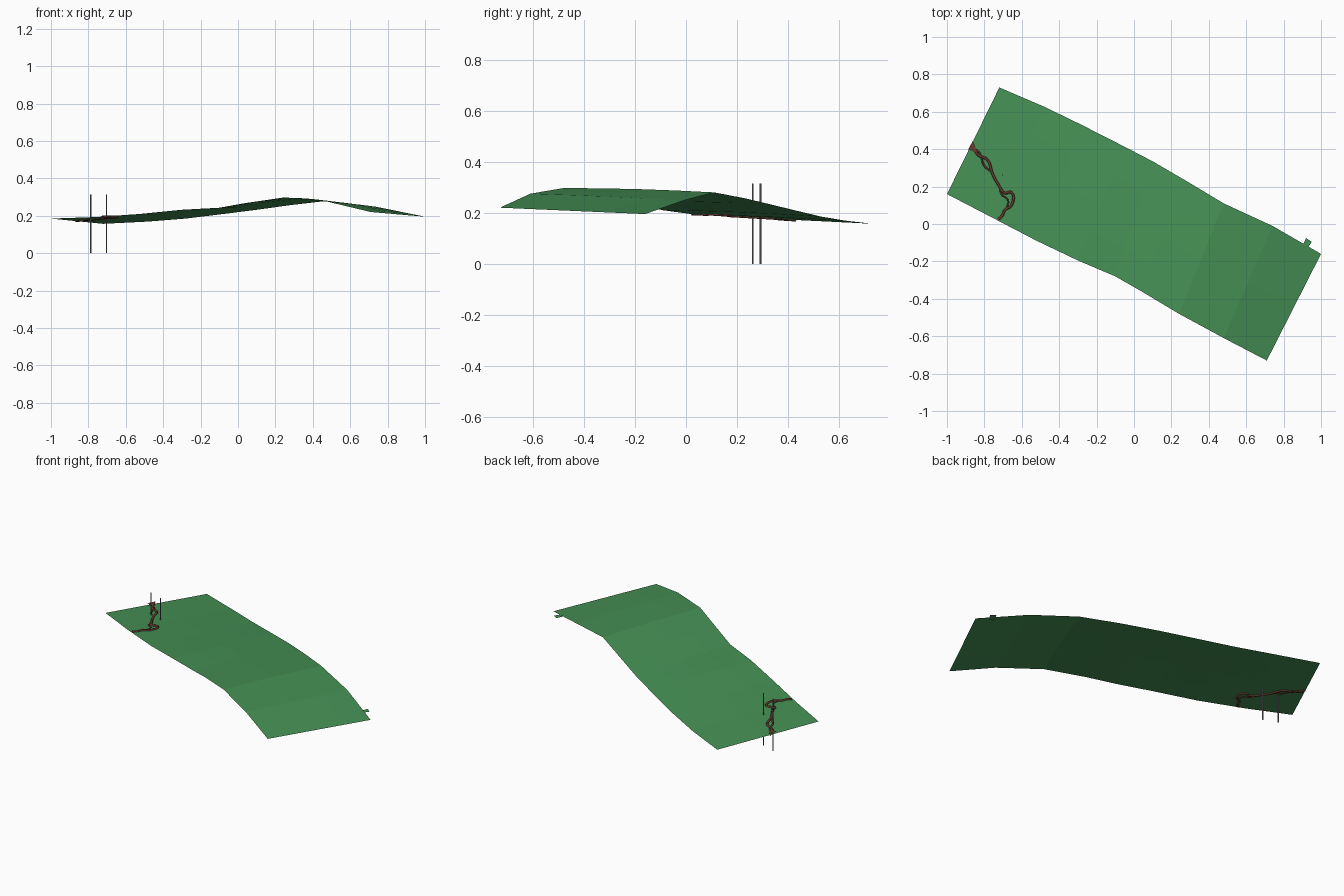
import bpy, bmesh, math
from mathutils import Vector
from mathutils.bvhtree import BVHTree

cube = bpy.data.objects.get("Cube")
if cube:
    bpy.data.objects.remove(cube)


def make_material(name, color):
    m = bpy.data.materials.new(name)
    m.use_nodes = True
    m.diffuse_color = (*color, 1)
    bsdf = m.node_tree.nodes["Principled BSDF"]
    bsdf.inputs["Base Color"].default_value = (*color, 1)
    bsdf.inputs["Roughness"].default_value = 0.9
    return m


grass = make_material("grass green", (0.06, 0.28, 0.09))
earth = make_material("earth brown", (0.14, 0.045, 0.028))
steel = make_material("pole grey", (0.22, 0.21, 0.21))


def add_object(name, bm, mat):
    me = bpy.data.meshes.new(name)
    bm.to_mesh(me)
    bm.free()
    me.materials.append(mat)
    ob = bpy.data.objects.new(name, me)
    bpy.context.collection.objects.link(ob)
    return ob


# Rolling ground sheet, lofted between its front and back edges
front_edge = [(-1, .16, .185), (-.76, .035, .193), (-.52, -.09, .21),
              (-.3, -.195, .232), (-.1, -.28, .243), (.04, -.36, .268),
              (.24, -.48, .297), (.48, -.61, .275), (.71, -.73, .22)]
back_edge = [(-.72, .73, .157), (-.48, .627, .169), (-.28, .53, .185),
             (-.05, .413, .213), (.1, .335, .232), (.28, .23, .257),
             (.48, .11, .28), (.74, -.01, .248), (1, -.16, .195)]
ROWS = 4
bm = bmesh.new()
grid = []
for i, (f, b) in enumerate(zip(front_edge, back_edge)):
    swell = 0.006 * math.sin(math.pi * i / (len(front_edge) - 1))
    column = []
    for r in range(ROWS + 1):
        p = Vector(f).lerp(Vector(b), r / ROWS)
        p.z += swell * math.sin(math.pi * r / ROWS)
        column.append(bm.verts.new(p))
    grid.append(column)
for c0, c1 in zip(grid, grid[1:]):
    for r in range(ROWS):
        bm.faces.new((c0[r], c1[r], c1[r + 1], c0[r + 1]))
ground_tree = BVHTree.FromBMesh(bm)
add_object("ground", bm, grass)


def ground_height(x, y):
    hit = ground_tree.ray_cast(Vector((x, y, 1)), Vector((0, 0, -1)))[0]
    return hit.z if hit else 0.18


# Small tab of ground sticking out of the back edge
bm = bmesh.new()
tab = [(.895, -.13), (.925, -.135), (.95, -.095), (.92, -.075)]
bm.faces.new([bm.verts.new((x, y, .207)) for x, y in tab])
add_object("ground_tab", bm, grass)


# Winding stream bed lying along the ground
def add_trail(name, points, radius):
    cu = bpy.data.curves.new(name, "CURVE")
    cu.dimensions = "3D"
    cu.bevel_depth = radius
    cu.bevel_resolution = 1
    cu.resolution_u = 4
    sp = cu.splines.new("BEZIER")
    sp.bezier_points.add(len(points) - 1)
    for bp, (x, y) in zip(sp.bezier_points, points):
        bp.co = (x, y, ground_height(x, y))
        bp.handle_left_type = bp.handle_right_type = "AUTO"
    cu.materials.append(earth)
    ob = bpy.data.objects.new(name, cu)
    bpy.context.collection.objects.link(ob)


add_trail("stream_bed", [(-.865, .43), (-.835, .37), (-.785, .345), (-.757, .27),
                         (-.725, .21), (-.69, .165), (-.657, .17), (-.655, .1),
                         (-.69, .075), (-.705, .045), (-.725, .025)], .007)
add_trail("stream_branch", [(-.87, .405), (-.83, .385), (-.8, .31), (-.77, .285)], .005)
add_trail("stream_loop", [(-.715, .2), (-.71, .16), (-.675, .13), (-.68, .08)], .004)

# Wedge of bare earth where the stream leaves the ground
bm = bmesh.new()
wedge = [(-.885, .40), (-.835, .375), (-.862, .445)]
bm.faces.new([bm.verts.new((x, y, ground_height(x, y) + .003)) for x, y in wedge])
add_object("stream_mouth", bm, earth)

# Two thin upright poles
for name, x, y in (("pole_outer", -.787, .292), ("pole_inner", -.703, .262)):
    bm = bmesh.new()
    bmesh.ops.create_cone(bm, cap_ends=True, segments=8, radius1=.0035,
                          radius2=.0035, depth=.315)
    bmesh.ops.translate(bm, verts=bm.verts, vec=(x, y, .1575))
    add_object(name, bm, steel)
